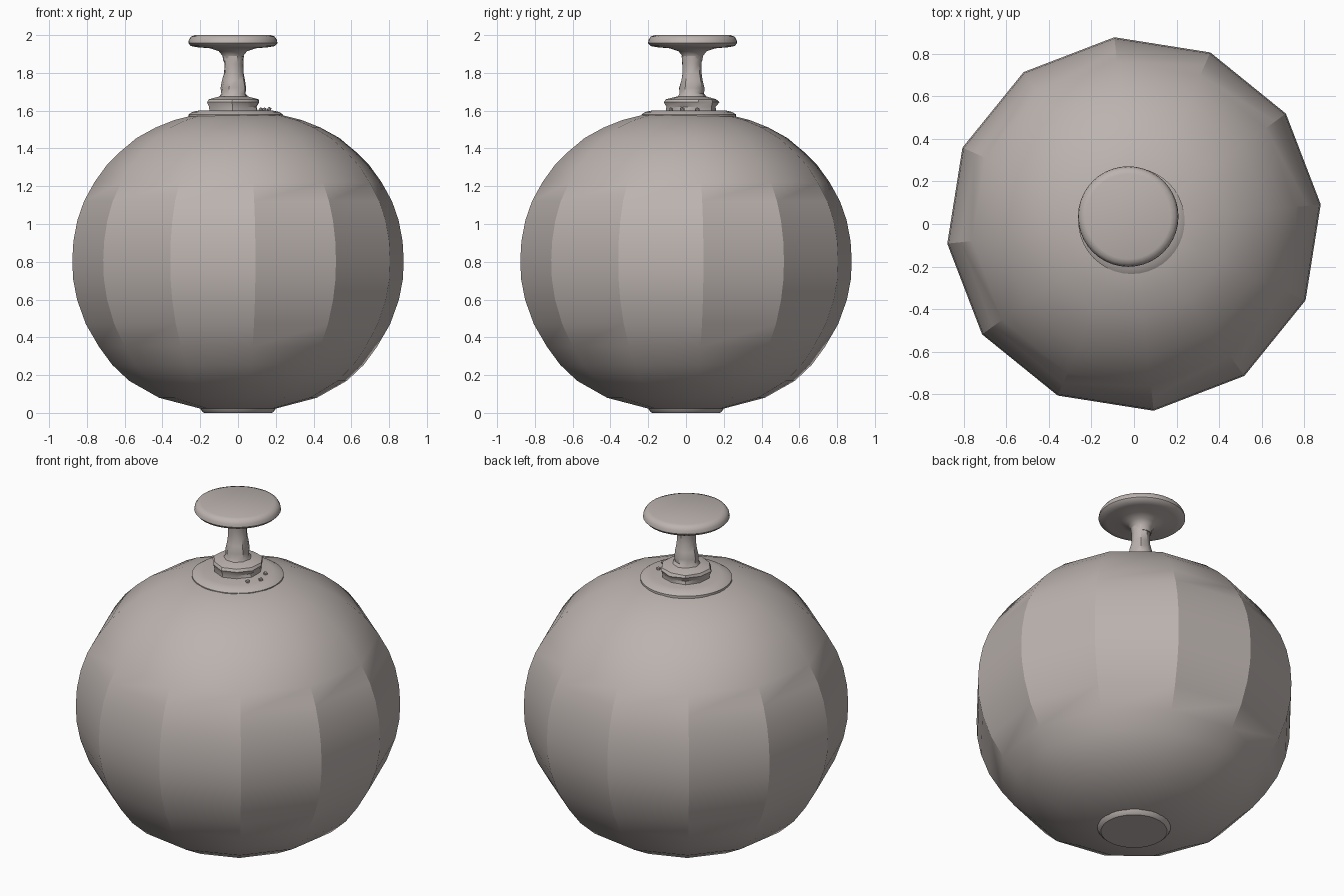
import bpy, bmesh, random
from math import cos, sin, pi, radians

cube = bpy.data.objects.get("Cube")
if cube:
    bpy.data.objects.remove(cube)

random.seed(4)
clay = bpy.data.materials.new("warm grey clay")
colour = (0.50, 0.45, 0.43, 1)
clay.use_nodes = True
clay.diffuse_color = colour
clay.node_tree.nodes["Principled BSDF"].inputs["Base Color"].default_value = colour


def finish(name, bm, angle):
    bmesh.ops.recalc_face_normals(bm, faces=bm.faces)
    mesh = bpy.data.meshes.new(name)
    bm.to_mesh(mesh)
    bm.free()
    mesh.materials.append(clay)
    obj = bpy.data.objects.new(name, mesh)
    bpy.context.collection.objects.link(obj)
    bpy.ops.object.select_all(action="DESELECT")
    obj.select_set(True)
    bpy.context.view_layer.objects.active = obj
    bpy.ops.object.shade_smooth_by_angle(angle=radians(angle))
    return obj


def lathe(name, profile, sides, centre=(0, 0), turn=0, angle=25, rough=0):
    """Spin (radius, height) pairs about z and cap both ends."""
    bm = bmesh.new()
    rings = []
    for r, z in profile:
        ring = []
        for i in range(sides):
            a = radians(turn) + 2 * pi * i / sides
            k = r * (1 + random.uniform(-rough, rough))
            ring.append(bm.verts.new((centre[0] + k * cos(a), centre[1] + k * sin(a), z)))
        rings.append(ring)
    for low, high in zip(rings, rings[1:]):
        for i in range(sides):
            j = (i + 1) % sides
            bm.faces.new((low[i], low[j], high[j], high[i]))
    bm.faces.new(rings[0])
    bm.faces.new(rings[-1])
    return finish(name, bm, angle)


# Twelve-sided round body, with vertical ridges
lathe("body", [(0.19, 0.02), (0.42, 0.08), (0.58, 0.17), (0.67, 0.255), (0.74, 0.35),
               (0.81, 0.47), (0.857, 0.60), (0.878, 0.71), (0.882, 0.81), (0.876, 0.91),
               (0.855, 1.02), (0.82, 1.12), (0.765, 1.22), (0.70, 1.31), (0.63, 1.38),
               (0.54, 1.455), (0.44, 1.51), (0.34, 1.55), (0.22, 1.58)],
      12, turn=6)

# Round foot below and thin round collar on top
lathe("foot", [(0.18, 0), (0.192, 0.01), (0.20, 0.024)], 32)
lathe("collar", [(0.25, 1.565), (0.25, 1.58), (0.23, 1.593), (0.19, 1.602)], 40,
      centre=(-0.012, 0.015), angle=40)

# Rough handle: chipped base and waisted stem
axis = (-0.023, 0.03)
lathe("handle_base", [(0.135, 1.59), (0.13, 1.62), (0.142, 1.645), (0.135, 1.66), (0.08, 1.675)],
      10, axis, 15, 35, 0.04)
lathe("handle_stem", [(0.085, 1.66), (0.066, 1.69), (0.07, 1.72), (0.06, 1.76), (0.052, 1.80),
                      (0.052, 1.85), (0.056, 1.89)], 9, axis, 10, 40, 0.05)

# Flared round knob
lathe("handle_knob", [(0.05, 1.86), (0.055, 1.89), (0.075, 1.915), (0.12, 1.93), (0.19, 1.936),
                      (0.222, 1.942), (0.236, 1.957), (0.233, 1.975), (0.222, 1.992), (0.20, 2.0)],
      40, (-0.027, 0.035), 0, 45)

# Small crumbs beside the base
for n, (x, y, z) in enumerate([(0.165, -0.02, 1.607), (0.14, 0.06, 1.605), (0.12, -0.08, 1.605)]):
    bm = bmesh.new()
    bmesh.ops.create_icosphere(bm, subdivisions=1, radius=0.013)
    bmesh.ops.translate(bm, verts=bm.verts, vec=(x, y, z))
    finish(f"crumb_{n + 1}", bm, 30)
